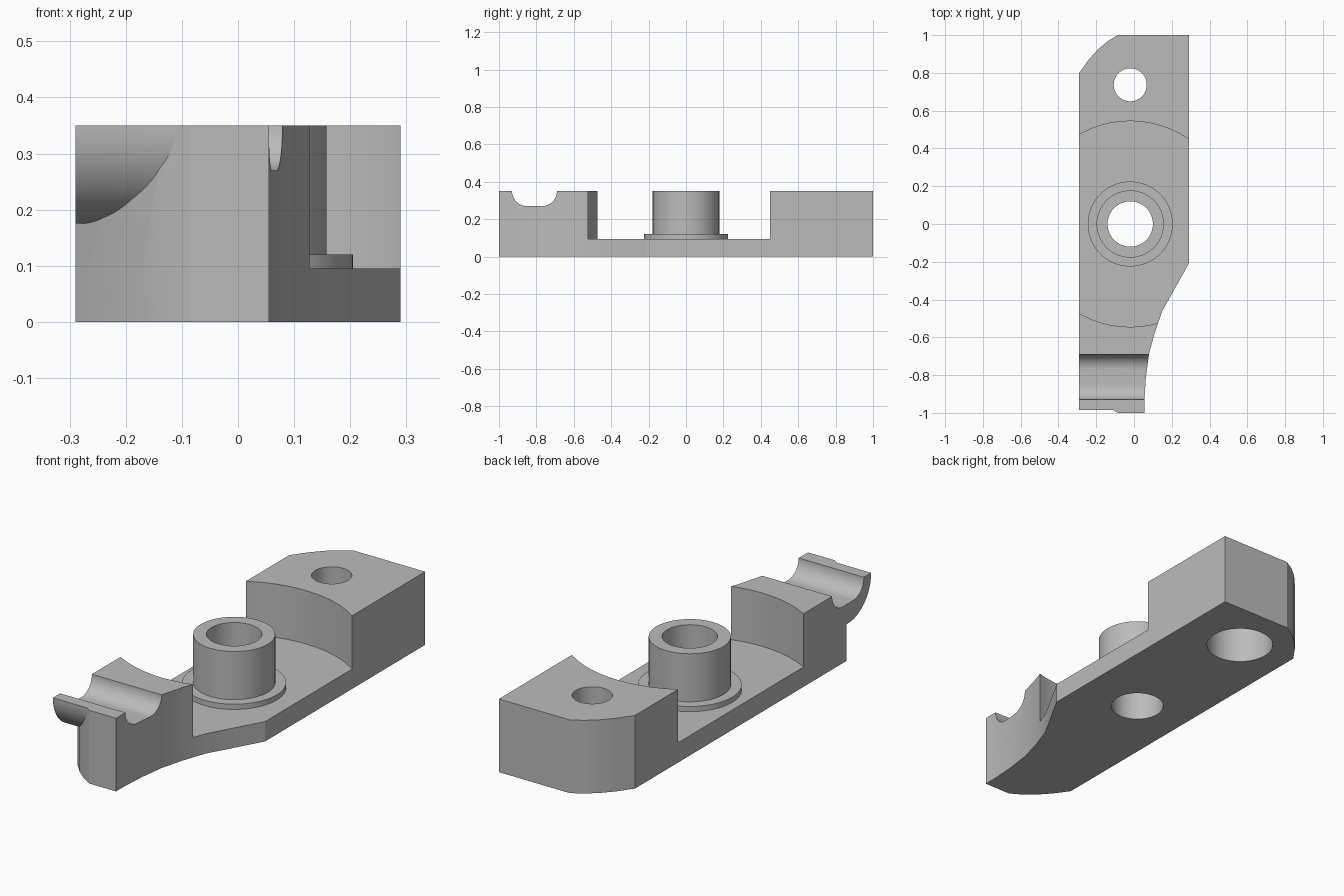
import bpy
import bmesh
from math import sin, cos, pi, radians
from mathutils import Vector

if "Cube" in bpy.data.objects:
    bpy.data.objects.remove(bpy.data.objects["Cube"], do_unlink=True)

grey = bpy.data.materials.new("machined_grey")
grey.use_nodes = True
colour = (0.5, 0.5, 0.5, 1)
grey.diffuse_color = colour
grey.node_tree.nodes["Principled BSDF"].inputs["Base Color"].default_value = colour

CX = -0.02    # x of the bore axis
TOP = 0.35    # height of the end blocks
FLOOR = 0.095  # height of the recessed floor


def arc(cx, cy, r, start, end, steps):
    angles = [radians(start + (end - start) * i / steps) for i in range(steps + 1)]
    return [(cx + r * cos(a), cy + r * sin(a)) for a in angles]


def circle(cx, cy, r):
    return arc(cx, cy, r, 0, 360, 64)[:-1]


def prism(name, points, low, high, axis="z"):
    """Extrude an xy profile along z, or a yz profile along x."""
    bm = bmesh.new()
    if axis == "z":
        verts = [bm.verts.new((a, b, low)) for a, b in points]
        move = Vector((0, 0, high - low))
    else:
        verts = [bm.verts.new((low, a, b)) for a, b in points]
        move = Vector((high - low, 0, 0))
    face = bm.faces.new(verts)
    extruded = bmesh.ops.extrude_face_region(bm, geom=[face], use_keep_orig=True)
    new_verts = [g for g in extruded["geom"] if isinstance(g, bmesh.types.BMVert)]
    bmesh.ops.translate(bm, verts=new_verts, vec=move)
    bmesh.ops.recalc_face_normals(bm, faces=bm.faces)
    mesh = bpy.data.meshes.new(name)
    bm.to_mesh(mesh)
    bm.free()
    mesh.materials.append(grey)
    obj = bpy.data.objects.new(name, mesh)
    bpy.context.collection.objects.link(obj)
    return obj


def combine(target, tool, operation):
    mod = target.modifiers.new(tool.name, "BOOLEAN")
    mod.operation = operation
    mod.solver = "EXACT"
    mod.object = tool
    tool.hide_render = True
    bpy.context.view_layer.objects.active = target
    bpy.ops.object.modifier_apply(modifier=mod.name)
    bpy.data.objects.remove(tool, do_unlink=True)


# Body: long plate with two rounded-off corners and a tapered front end
corner = [(-0.29, 0.8), (-0.24, 0.87), (-0.19, 0.925), (-0.14, 0.967), (-0.085, 1)]
taper = [(0.29, 1), (0.29, -0.21), (0.22, -0.335), (0.15, -0.46),
         (0.11, -0.575), (0.08, -0.685), (0.063, -0.81), (0.055, -0.93), (0.055, -1)]
front_corner = [(x, -y) for x, y in reversed(corner)]
body = prism("bracket_body", corner + taper + front_corner, 0, TOP)

# Rounded lip that overhangs the front corner
lip = arc(-0.81, TOP, 0.175, 180, 360, 40)
combine(body, prism("lip", lip, -0.29, 0, "x"), "UNION")

# Round recess between the end blocks
combine(body, prism("recess", circle(CX, 0, 0.545), FLOOR, 0.6), "DIFFERENCE")

# Cross groove with rounded lower corners
groove = ([(-0.93, 0.45)] + arc(-0.85, TOP, 0.08, 180, 270, 14)
          + arc(-0.77, TOP, 0.08, 270, 360, 14) + [(-0.69, 0.45)])
combine(body, prism("groove", groove, -0.5, 0.5, "x"), "DIFFERENCE")

# Flange and boss around the bore
combine(body, prism("flange", circle(CX, 0, 0.225), 0.05, 0.12), "UNION")
combine(body, prism("boss", circle(CX, 0, 0.178), 0.06, TOP), "UNION")

# Bore, bolt hole and its counterbore from below
holes = [("bore", 0, 0.12, 0.6), ("bolt_hole", 0.737, 0.0875, 0.6),
         ("counterbore", 0.737, 0.152, 0.2)]
for name, y, radius, high in holes:
    combine(body, prism(name, circle(CX, y, radius), -0.1, high), "DIFFERENCE")

# Smooth curved walls, keep crisp edges
bpy.ops.object.select_all(action="DESELECT")
body.select_set(True)
bpy.context.view_layer.objects.active = body
bpy.ops.object.shade_smooth_by_angle(angle=radians(25))
